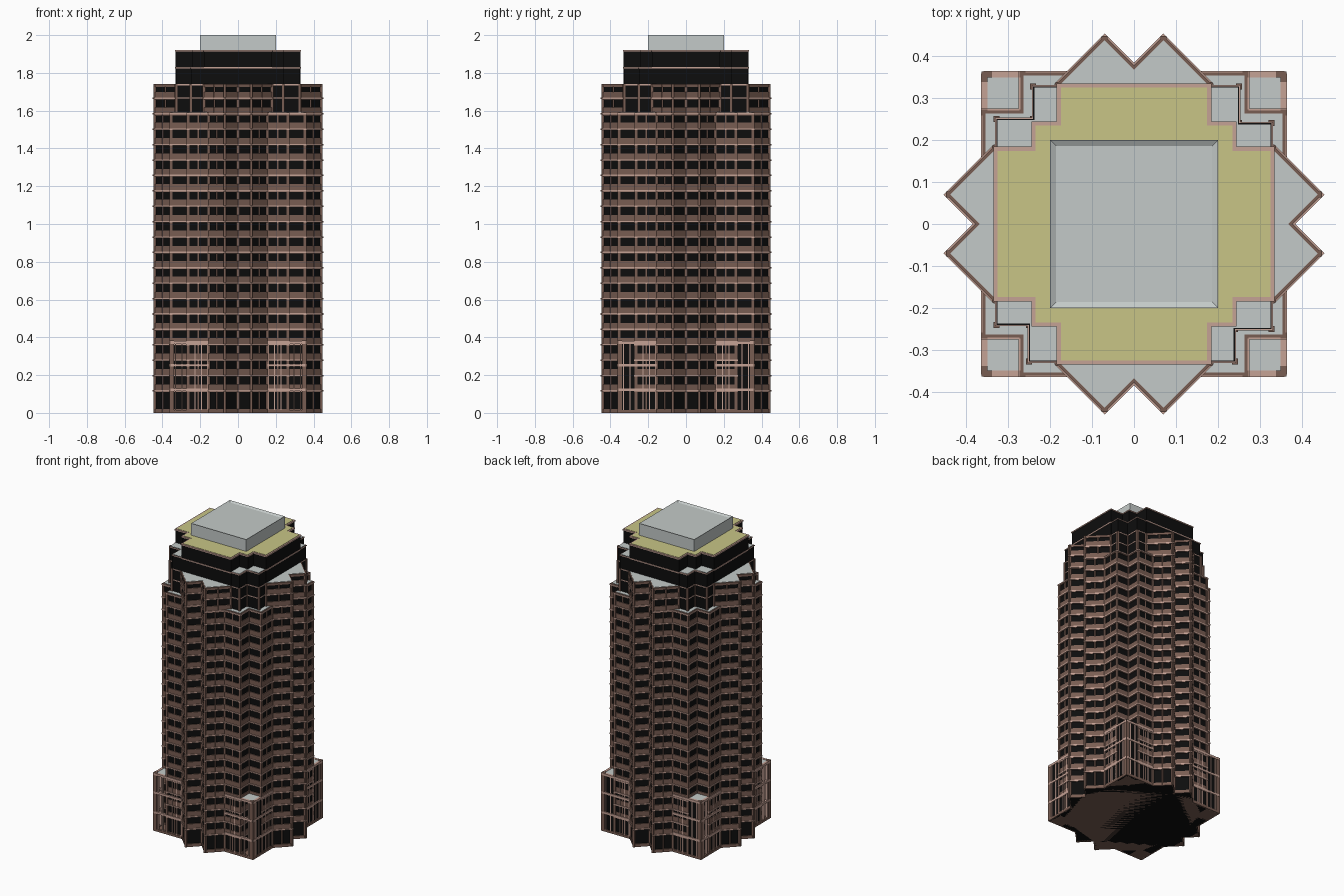
import bpy
import bmesh
from mathutils import Vector

default_cube = bpy.data.objects.get("Cube")
if default_cube:
    bpy.data.objects.remove(default_cube, do_unlink=True)


def make_material(name, colour):
    material = bpy.data.materials.new(name)
    material.use_nodes = True
    material.diffuse_color = (*colour, 1)
    shader = material.node_tree.nodes["Principled BSDF"]
    shader.inputs["Base Color"].default_value = (*colour, 1)
    shader.inputs["Roughness"].default_value = 0.8
    return material


GLASS = make_material("black glass", (0.004, 0.004, 0.004))
BRICK = make_material("brown stone", (0.19, 0.11, 0.085))
TRIM = make_material("pale pink stone", (0.56, 0.36, 0.3))
ROOF = make_material("grey roof", (0.55, 0.59, 0.58))
TERRACE = make_material("yellow terrace", (0.58, 0.56, 0.24))


def four_fold(quarter):
    """Repeat a quarter outline around the vertical axis."""
    points = [Vector(p) for p in quarter]
    outline = []
    for turn in range(4):
        outline += points
        points = [Vector((-p.y, p.x)) for p in points]
    return outline


def offset(outline, amount):
    """Move every side of an outline outward, with mitred corners."""
    result = []
    for i, point in enumerate(outline):
        a = (point - outline[i - 1]).normalized()
        b = (outline[(i + 1) % len(outline)] - point).normalized()
        normal_a, normal_b = Vector((a.y, -a.x)), Vector((b.y, -b.x))
        result.append(point + (normal_a + normal_b) * amount / (1 + normal_a.dot(normal_b)))
    return result


def add_prism(bm, outline, low, high):
    bottom = [bm.verts.new((p.x, p.y, low)) for p in outline]
    top = [bm.verts.new((p.x, p.y, high)) for p in outline]
    bm.faces.new(bottom[::-1])
    bm.faces.new(top)
    for i in range(len(outline)):
        j = (i + 1) % len(outline)
        bm.faces.new((bottom[i], bottom[j], top[j], top[i]))


def rectangle(x1, x2, y1, y2):
    x1, x2 = sorted((x1, x2))
    y1, y2 = sorted((y1, y2))
    return [Vector(p) for p in ((x1, y1), (x2, y1), (x2, y2), (x1, y2))]


def build(name, material, prisms):
    """Make one object from (outline, low, high) prisms."""
    bm = bmesh.new()
    for outline, low, high in prisms:
        add_prism(bm, outline, low, high)
    mesh = bpy.data.meshes.new(name)
    bm.to_mesh(mesh)
    bm.free()
    mesh.materials.append(material)
    obj = bpy.data.objects.new(name, mesh)
    bpy.context.collection.objects.link(obj)
    return obj


# Outlines of the tiers
LOWER = four_fold([(0.37, 0), (0.44, 0.07), (0.355, 0.155), (0.355, 0.265),
                   (0.265, 0.265), (0.265, 0.355), (0.155, 0.355), (0.07, 0.44)])
UPPER = four_fold([(0.37, 0), (0.44, 0.07), (0.33, 0.18), (0.24, 0.18),
                   (0.24, 0.24), (0.18, 0.24), (0.18, 0.33), (0.07, 0.44)])
CROWN = four_fold([(0.33, 0.18), (0.24, 0.18), (0.24, 0.24), (0.18, 0.24), (0.18, 0.33)])
BOXES = four_fold([(0.327, 0.24), (0.25, 0.24), (0.25, 0.327)])
LEDGE, EAVES, BOX_TOP, CROWN_TOP = 1.59, 1.74, 1.83, 1.92
STOREY = 0.0815


def piers(outline, low, high):
    """Corner piers, plus a thin mullion halfway along each long side."""
    result = []
    for i, p in enumerate(outline):
        q = outline[(i + 1) % len(outline)]
        spots = [(p, 0.007)]
        if (q - p).length > 0.105:
            spots.append(((p + q) / 2, 0.004))
        for s, r in spots:
            result.append((rectangle(s.x - r, s.x + r, s.y - r, s.y + r), low, high))
    return result


def tier(name, outline, low, high):
    """Glass body wrapped by stone bands, sills and piers, with a flat roof."""
    build(name + "_glass", GLASS, [(outline, low, high - 0.003)])
    bands, sills = [], []
    for floor in range(21):
        centre = 0.131 + floor * STOREY
        if low < centre and centre - 0.02 < high:
            bands.append((offset(outline, 0.005), centre - 0.02, min(centre + 0.02, high)))
            sills.append((offset(outline, 0.009), centre - 0.019, centre - 0.011))
    bands.append((offset(outline, 0.005), high - 0.015, high))
    build(name + "_bands", BRICK, bands)
    build(name + "_sills", TRIM, sills)
    build(name + "_piers", BRICK, piers(outline, low, high))
    build(name + "_roof", ROOF, [(offset(outline, -0.002), high - 0.002, high + 0.002)])


# Main shaft, then the bays that rise above its corner ledges
tier("shaft", LOWER, 0.0, LEDGE)
tier("bays", UPPER, LEDGE, EAVES)
build("base_course", BRICK, [(offset(LOWER, 0.005), 0, 0.02)])

# Glazed boxes on the corner ledges
build("corner_boxes", GLASS, [(BOXES, LEDGE, BOX_TOP)])
build("corner_box_trim", TRIM, [(offset(BOXES, 0.003), z - 0.006, z)
                                for z in (1.67, EAVES, BOX_TOP)])
build("corner_box_piers", BRICK, piers(BOXES, LEDGE, EAVES))
build("corner_box_roofs", ROOF, [(offset(BOXES, -0.003), BOX_TOP - 0.002, BOX_TOP + 0.002)])

# Crown with its terrace
build("crown_glass", GLASS, [(CROWN, EAVES, CROWN_TOP - 0.003)])
build("crown_trim", TRIM, [(offset(CROWN, 0.004), z - 0.007, z)
                           for z in (BOX_TOP, CROWN_TOP)])
build("crown_terrace", TERRACE, [(offset(CROWN, -0.006), CROWN_TOP - 0.002, CROWN_TOP + 0.002)])

# Rooftop plant room with a shallow pan in its top
plant = build("plant_room", ROOF, [(rectangle(-0.2, 0.2, -0.2, 0.2), CROWN_TOP, 2)])
bm = bmesh.new()
bm.from_mesh(plant.data)
bm.normal_update()
top = [f for f in bm.faces if f.normal.z > 0.9]
bmesh.ops.inset_region(bm, faces=top, thickness=0.02, depth=-0.008)
bm.to_mesh(plant.data)
bm.free()

# Corner podiums: glazed towards +x and +y, open lattices on the other two sides
INNER, OUTER, PODIUM_TOP = 0.155, 0.358, 0.38
glazing, bars, frames, roofs, floors = [], [], [], [], []


def podium_face(sx, sy, along_x, start, end, reach, low, high, out):
    """Upright slab on one podium face; start and end run along the face."""
    if along_x:
        shape = rectangle(sx * start, sx * end, sy * (OUTER - 0.01), sy * (OUTER + reach))
    else:
        shape = rectangle(sx * (OUTER - 0.01), sx * (OUTER + reach), sy * start, sy * end)
    out.append((shape, low, high))


for sx in (-1, 1):
    for sy in (-1, 1):
        for along_x in (True, False):
            side = (sx, sy, along_x)
            if (sy if along_x else sx) > 0:
                podium_face(*side, INNER, OUTER, 0, 0, PODIUM_TOP - 0.005, glazing)
            for i in range(6):
                at = INNER + 0.005 + i * 0.034
                podium_face(*side, at - 0.003, at + 0.003, 0.004, 0, PODIUM_TOP, bars)
            for z in (0.13, 0.26, PODIUM_TOP):
                podium_face(*side, INNER, OUTER, 0.006, z - 0.014, z, bars)
            podium_face(*side, INNER, OUTER, 0.005, 0, 0.015, frames)
            podium_face(*side, OUTER - 0.02, OUTER + 0.005, 0.005, 0, PODIUM_TOP + 0.002, frames)
        corner = rectangle(sx * 0.262, sx * OUTER, sy * 0.262, sy * OUTER)
        roofs.append((corner, PODIUM_TOP - 0.012, PODIUM_TOP - 0.002))
        floors.append((corner, 0, 0.01))

build("podium_glass", GLASS, glazing)
build("podium_lattice", TRIM, bars)
build("podium_frames", BRICK, frames)
build("podium_roofs", ROOF, roofs)
build("podium_floors", BRICK, floors)
